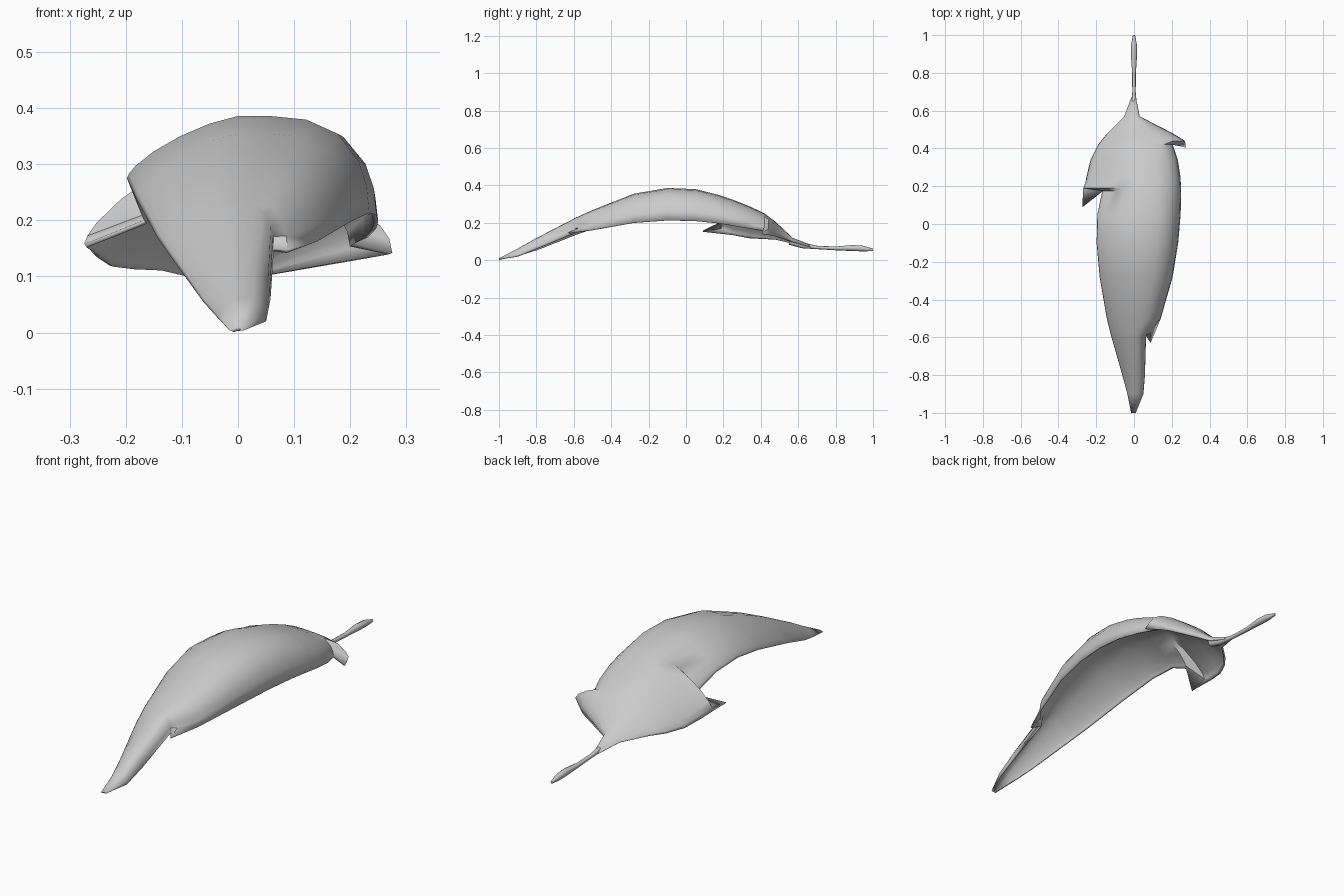
import bpy, math

if "Cube" in bpy.data.objects:
    bpy.data.objects.remove(bpy.data.objects["Cube"])

# Blade outline: y, left x, left z, crest z, right x, right z
OUTLINE = [
    (-1, -.015, .004, .01, .01, .004),
    (-.9, -.035, .025, .062, .05, .02),
    (-.8, -.062, .055, .118, .058, .06),
    (-.59, -.122, .138, .227, .064, .15),
    (-.5, -.144, .17, .268, .142, .163),
    (-.28, -.182, .24, .355, .205, .2),
    (-.1, -.198, .275, .386, .234, .213),
    (.05, -.194, .265, .38, .247, .21),
    (.175, -.168, .2, .349, .25, .197),
    (.25, -.252, .135, .324, .246, .185),
    (.34, -.23, .12, .288, .232, .17),
    (.42, -.19, .115, .25, .205, .158),
    (.48, -.142, .113, .204, .205, .128),
    (.57, -.052, .092, .12, .03, .098),
    (.67, -.014, .068, .081, .01, .068),
]
# Torn barbs: row y, tip x, tip y, tip z
BARBS = [(-.575, .088, -.63, .148), (.19, -.274, .09, .158), (.44, .275, .405, .142)]
SPREAD = (.98, .92, .76, .52, .26)


def at(y):
    """Outline row interpolated at y."""
    for a, b in zip(OUTLINE, OUTLINE[1:]):
        if y <= b[0]:
            t = (y - a[0]) / (b[0] - a[0])
            return [p + (q - p) * t for p, q in zip(a, b)]


def section(row, barb=None):
    """Arched cross-section; a barb drags one edge out to its tip."""
    y, xl, zl, top, xr, zr = row
    yl = yr = y
    if barb and barb[1] < 0:
        xl, yl, zl = barb[1:]
    elif barb:
        xr, yr, zr = barb[1:]
    pts = [(xl, yl, zl)]
    pts += [(xl * a, y, zl + (top - zl) * (1 - a ** 1.3) ** .7) for a in SPREAD]
    pts.append((0, y, top))
    pts += [(xr * a, y, zr + (top - zr) * math.sqrt(1 - a ** 4)) for a in reversed(SPREAD)]
    return pts + [(xr, yr, zr)]


def loft(name, rows, closed=False):
    n = len(rows[0])
    verts = [p for r in rows for p in r]
    faces = []
    for i in range(len(rows) - 1):
        for j in range(n if closed else n - 1):
            k = (j + 1) % n
            faces.append((i * n + j, i * n + k, (i + 1) * n + k, (i + 1) * n + j))
    if closed:
        faces += [tuple(range(n))[::-1], tuple(range(len(verts) - n, len(verts)))]
    me = bpy.data.meshes.new(name)
    me.from_pydata(verts, [], faces)
    me.update()
    ob = bpy.data.objects.new(name, me)
    bpy.context.collection.objects.link(ob)
    bpy.ops.object.select_all(action='DESELECT')
    ob.select_set(True)
    bpy.context.view_layer.objects.active = ob
    bpy.ops.object.shade_smooth_by_angle(angle=math.radians(50))
    return ob


# Arched, torn-edged blade as a thin shell
rows = [(r[0], section(r)) for r in OUTLINE]
rows += [(b[0], section(at(b[0]), b)) for b in BARBS]
blade = loft("leaf_blade", [r[1] for r in sorted(rows)])
shell = blade.modifiers.new("thickness", 'SOLIDIFY')
shell.thickness = .008
shell.offset = -1

# Tapering stem: y, centre z, radius
STEM = [(.55, .103, .02), (.62, .08, .016), (.7, .068, .009), (.8, .063, .01),
        (.89, .065, .016), (.95, .062, .015), (1, .055, .006)]
rings = [[(r * math.cos(k * math.tau / 8), y, z + r * math.sin(k * math.tau / 8))
          for k in range(8)] for y, z, r in STEM]
loft("leaf_stem", rings, closed=True)

# Turn the stem faces outward
bpy.ops.object.mode_set(mode='EDIT')
bpy.ops.mesh.select_all(action='SELECT')
bpy.ops.mesh.normals_make_consistent(inside=False)
bpy.ops.object.mode_set(mode='OBJECT')
